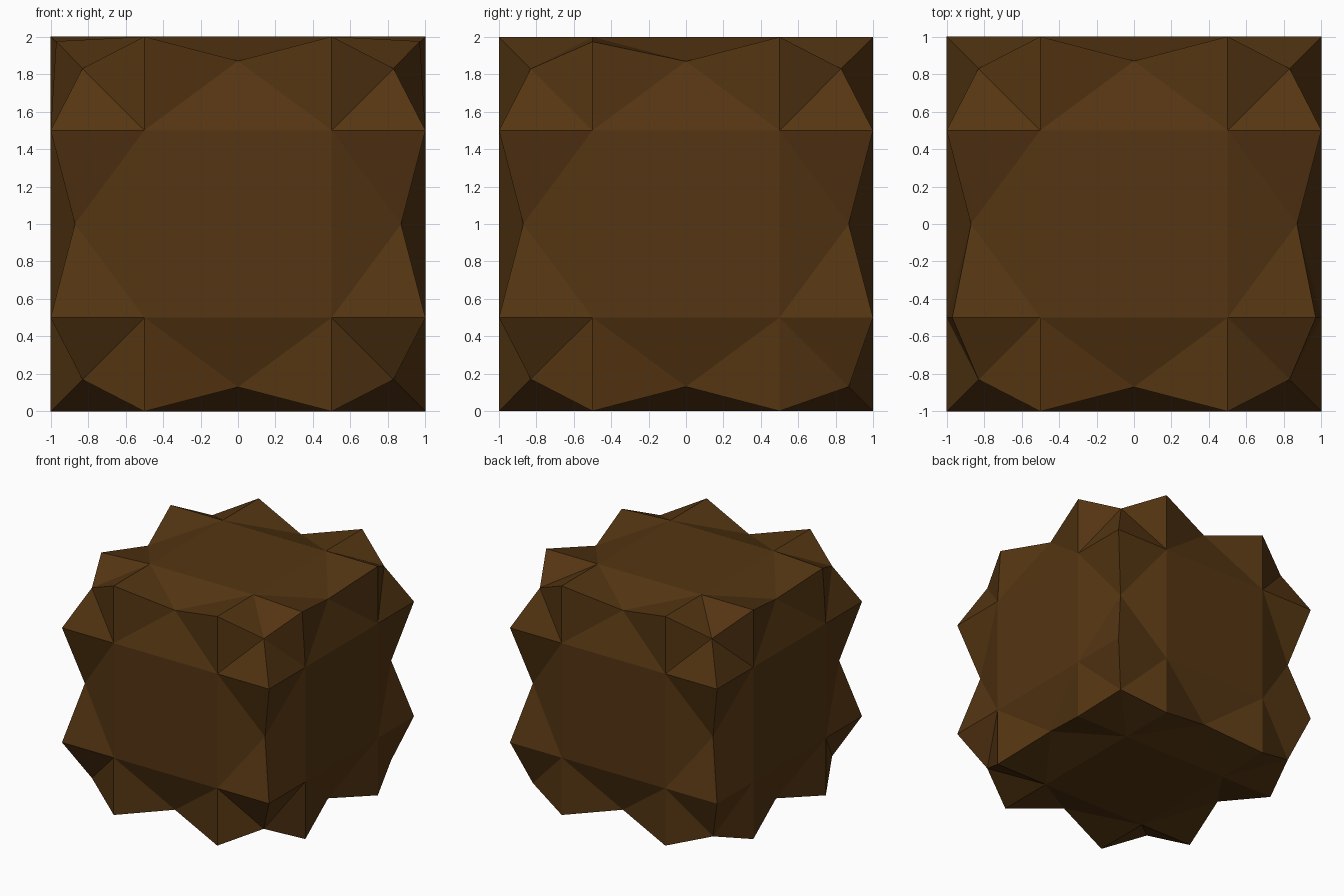
import bpy, bmesh
from itertools import product
from mathutils import Vector

if "Cube" in bpy.data.objects:
    bpy.data.objects.remove(bpy.data.objects["Cube"])

H = 0.5                      # half width of the flat panels
EDGE = 0.87                  # dent in the middle of each cube edge
CORNER, SHALLOW = 0.83, 0.87  # dent at corners (back bottom ones are shallower)

bm = bmesh.new()
verts = {}

def vert(co):
    key = tuple(round(c, 4) for c in co)
    if key not in verts:
        verts[key] = bm.verts.new(key)
    return verts[key]

def face(points):
    # flip any face that points towards the centre
    f = bm.faces.new([vert(p) for p in points])
    f.normal_update()
    if f.normal.dot(f.calc_center_median()) < 0:
        f.normal_flip()

def fan(centre, ring):
    for i, p in enumerate(ring):
        face([centre, p, ring[(i + 1) % len(ring)]])

def place(axis, a, b, c):
    # put c on the given axis, a and b on the two following axes
    p = [0, 0, 0]
    p[axis], p[(axis + 1) % 3], p[(axis + 2) % 3] = c, a, b
    return tuple(p)

# six flat square panels
for axis, s in product(range(3), (-1, 1)):
    face([place(axis, a, b, s) for a, b in ((-H, -H), (H, -H), (H, H), (-H, H))])

# twelve dented edges
for axis, s, t in product(range(3), (-1, 1), (-1, 1)):
    ring = [(1, 1, H), (1, H, H), (1, H, -H), (1, 1, -H), (H, 1, -H), (H, 1, H)]
    fan(place(axis, s * EDGE, t * EDGE, 0),
        [place(axis, s * a, t * b, c) for a, b, c in ring])

# eight faceted corners
for x, y, z in product((-1, 1), repeat=3):
    d = SHALLOW if (y > 0 and z < 0) else CORNER
    ring = [(1, H, H), (1, 1, H), (H, 1, H), (H, 1, 1), (H, H, 1), (1, H, 1)]
    fan((x * d, y * d, z * d), [(x * a, y * b, z * c) for a, b, c in ring])

# two slightly worn points at the front of the top side edges
for s in (-1, 1):
    verts[(s, -H, 1)].co = Vector((s * 0.97, -H, 0.975))

bmesh.ops.translate(bm, verts=bm.verts, vec=(0, 0, 1))
mesh = bpy.data.meshes.new("faceted_block")
bm.to_mesh(mesh)
bm.free()

block = bpy.data.objects.new("faceted_block", mesh)
bpy.context.collection.objects.link(block)

brown = bpy.data.materials.new("dark_brown")
brown.diffuse_color = (0.09, 0.036, 0.006, 1)
brown.use_nodes = True
brown.node_tree.nodes["Principled BSDF"].inputs["Base Color"].default_value = brown.diffuse_color
mesh.materials.append(brown)
